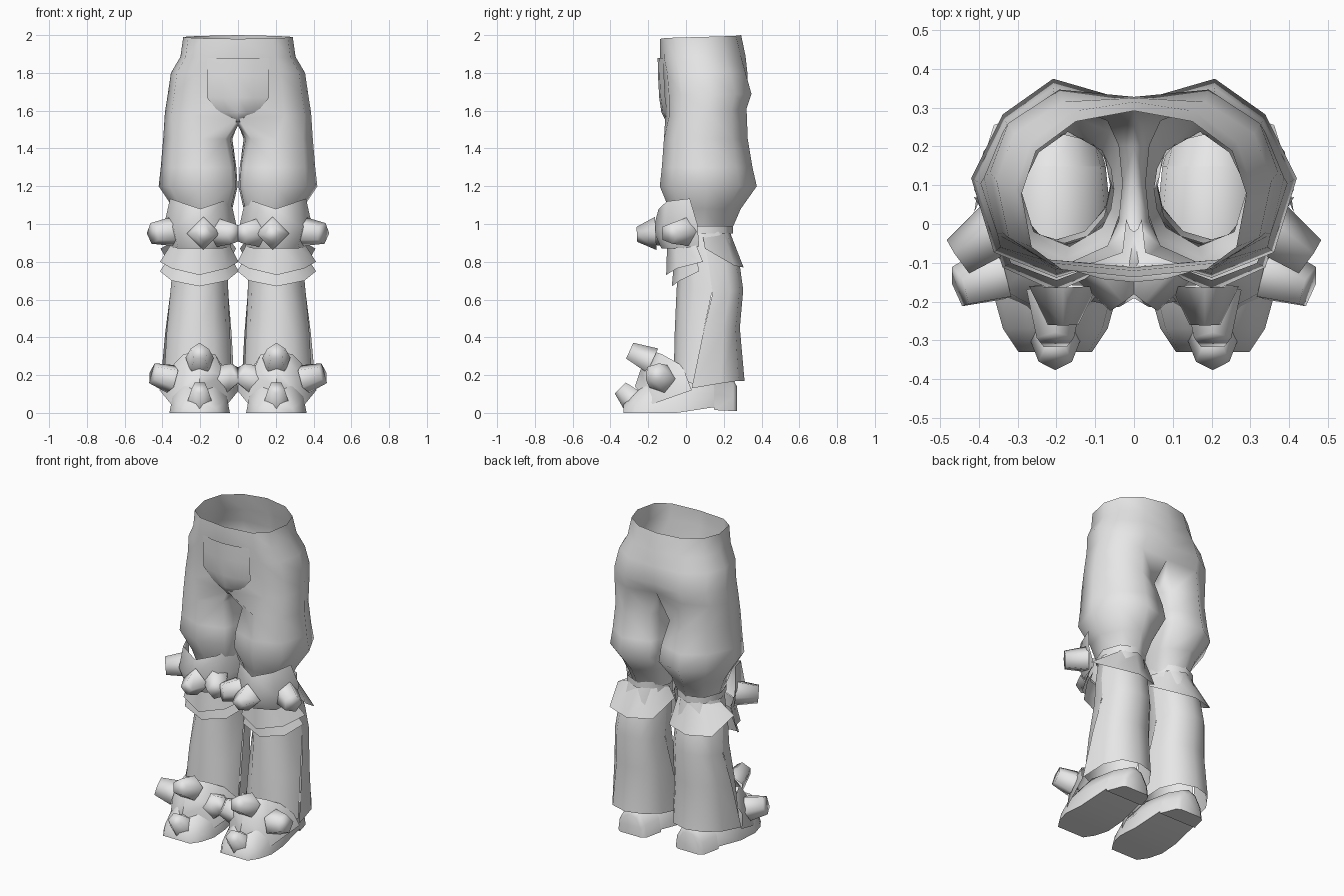
import bpy, bmesh
from math import sin, cos, radians, pi, copysign
from mathutils import Vector

if "Cube" in bpy.data.objects:
    bpy.data.objects.remove(bpy.data.objects["Cube"])

grey = bpy.data.materials.new("light_grey")
grey.diffuse_color = (0.8, 0.8, 0.8, 1)
grey.use_nodes = True
grey.node_tree.nodes["Principled BSDF"].inputs["Base Color"].default_value = grey.diffuse_color


def spow(v, p):
    """Signed power, used to square off ellipses."""
    return copysign(abs(v) ** p, v)


def finish(name, bm, mirror=True, angle=65):
    """Turn a bmesh into a named, shaded and mirrored object."""
    bmesh.ops.remove_doubles(bm, verts=bm.verts, dist=0.0005)
    bmesh.ops.recalc_face_normals(bm, faces=bm.faces)
    me = bpy.data.meshes.new(name)
    bm.to_mesh(me)
    bm.free()
    ob = bpy.data.objects.new(name, me)
    bpy.context.collection.objects.link(ob)
    me.materials.append(grey)
    bpy.ops.object.select_all(action='DESELECT')
    bpy.context.view_layer.objects.active = ob
    ob.select_set(True)
    bpy.ops.object.shade_smooth_by_angle(angle=radians(angle))
    if mirror:
        ob.modifiers.new("mirror", 'MIRROR').use_clip = True
    return ob


def bridge(bm, rings, closed=True):
    """Join equal-length rows of points with quads."""
    rows = [[bm.verts.new(p) for p in r] for r in rings]
    n = len(rows[0])
    for a, b in zip(rows, rows[1:]):
        for i in range(n if closed else n - 1):
            j = (i + 1) % n
            bm.faces.new((a[i], a[j], b[j], b[i]))
    return rows


def tube(name, levels, n=8):
    """Open tube from levels (z, cx, cy, rx, ry)."""
    bm = bmesh.new()
    bridge(bm, [[(cx + rx * sin(2 * pi * i / n), cy - ry * cos(2 * pi * i / n), z)
                 for i in range(n)] for z, cx, cy, rx, ry in levels])
    return finish(name, bm)


def shell(name, levels, spread=90, back=False, steps=4, p=1.0):
    """Curved plate; levels are (cx, cy, rx, ry, z centre, z middle, z edge)."""
    bm = bmesh.new()
    rows = []
    for cx, cy, rx, ry, zc, zm, ze in levels:
        row = []
        for i in range(steps + 1):
            t = 2 * i / steps - 1
            a, u = radians(spread * t), abs(t) * 2
            z = zc + (zm - zc) * u if u < 1 else zm + (ze - zm) * (u - 1)
            y = ry * spow(cos(a), p)
            row.append((cx + rx * spow(sin(a), p), cy + (y if back else -y), z))
        rows.append(row)
    bridge(bm, rows, closed=False)
    return finish(name, bm)


def spike(name, base, tip, r, taper=0.7, n=5, roll=0.0):
    """Blunt tapered stud running from base to tip."""
    base, tip = Vector(base), Vector(tip)
    q = (tip - base).to_track_quat('Z', 'Y')
    bm = bmesh.new()
    rings = [[c + q @ Vector((s * cos(2 * pi * i / n + roll), s * sin(2 * pi * i / n + roll), 0))
              for i in range(n)] for c, s in ((base, r), (tip, r * taper))]
    rows = bridge(bm, rings)
    bm.faces.new(rows[1])
    return finish(name, bm, angle=100)


# Trousers: half-hip arcs that split into a closed leg loop at the crotch
def hip_arc(zf, zb, rx, yf, yb, dip):
    cy, ry, pts = (yf + yb) / 2, (yb - yf) / 2, []
    for i in range(7):
        a = radians(30 * i)
        p = 0.65 if i < 3 else 0.95
        x = rx * sin(a) ** p if 0 < i < 6 else 0
        y = cy - ry * spow(cos(a), p) - (dip if i == 6 else 0)
        pts.append((x, y, zf + (zb - zf) * i / 6))
    return pts


def leg_loop(z, cx, cy, rx, ry, p_in):
    """Leg section: flat towards the other leg, pointed at the back corner."""
    pts = []
    for a in [-48 + 276 * i / 6 for i in range(7)] + [249, 270, 291]:
        s, c = sin(radians(a)), cos(radians(a))
        p = p_in if s < -0.1 else (0.9 if c > 0 else 1.35)
        pts.append((cx + rx * spow(s, p), cy - ry * spow(c, p), z))
    return pts


bm = bmesh.new()
hips = [hip_arc(1.98, 2.0, 0.29, -0.137, 0.292, 0.0),
        hip_arc(1.88, 1.89, 0.305, -0.137, 0.32, 0.005),
        hip_arc(1.80, 1.80, 0.355, -0.12, 0.345, 0.02),
        hip_arc(1.68, 1.69, 0.372, -0.112, 0.378, 0.05),
        hip_arc(1.56, 1.62, 0.387, -0.11, 0.35, 0.05)]
arc_rows = bridge(bm, hips, closed=False)
crotch = [bm.verts.new(p) for p in ((0, 0.2, 1.57), (0, 0.1, 1.53), (0, 0.0, 1.52))]
leg_rows = bridge(bm, [leg_loop(*v) for v in ((1.45, 0.213, 0.105, 0.183, 0.222, 0.8),
                                              (1.30, 0.209, 0.112, 0.20, 0.240, 0.55),
                                              (1.20, 0.211, 0.118, 0.209, 0.257, 0.55),
                                              (1.08, 0.185, 0.10, 0.155, 0.19, 0.8),
                                              (0.96, 0.172, 0.09, 0.12, 0.148, 1.0))])
top = arc_rows[-1] + crotch
for i in range(10):
    j = (i + 1) % 10
    bm.faces.new((top[i], top[j], leg_rows[0][j], leg_rows[0][i]))
finish("trousers", bm, angle=75)

# Front flap
bm = bmesh.new()
bridge(bm, [[(w * t, y + 0.032 * t * t, z) for t in (-1, -0.5, 0, 0.5, 1)]
            for z, w, y in ((1.88, 0.165, -0.150), (1.78, 0.165, -0.148),
                            (1.67, 0.165, -0.142), (1.59, 0.10, -0.13),
                            (1.54, 0.03, -0.105), (1.53, 0.02, -0.02))], closed=False)
finish("front_flap", bm, mirror=False)

# Knee strap and lower leg: shin in front, flared calf behind
tube("knee_strap", [(0.99, 0.18, 0.095, 0.135, 0.155), (0.95, 0.18, 0.095, 0.135, 0.155)])
shell("shin", [(0.18, 0.09, 0.12, 0.14, 0.97, 0.97, 0.97),
               (0.20, 0.12, 0.145, 0.16, 0.78, 0.78, 0.78),
               (0.205, 0.14, 0.152, 0.19, 0.65, 0.65, 0.65),
               (0.21, 0.09, 0.168, 0.15, 0.42, 0.42, 0.42),
               (0.213, 0.05, 0.18, 0.115, 0.18, 0.18, 0.15)], steps=6)
shell("calf", [(0.18, 0.09, 0.12, 0.14, 0.97, 0.97, 0.97),
               (0.20, 0.12, 0.145, 0.165, 0.78, 0.78, 0.78),
               (0.205, 0.14, 0.154, 0.163, 0.65, 0.65, 0.63),
               (0.21, 0.09, 0.176, 0.195, 0.45, 0.45, 0.42),
               (0.215, 0.03, 0.197, 0.28, 0.17, 0.17, 0.13)],
      back=True, steps=6, p=0.85)

# Flared skirt behind the knee
shell("knee_skirt", [(0.18, 0.09, 0.125, 0.145, 0.95, 0.95, 0.93),
                     (0.21, 0.10, 0.20, 0.205, 0.77, 0.78, 0.87)], back=True, p=0.8)

# Knee guard with two hanging plates
shell("knee_pad", [(0.20, 0.02, 0.16, 0.165, 1.08, 1.12, 1.135),
                   (0.20, 0.06, 0.19, 0.235, 0.97, 0.98, 1.0),
                   (0.20, 0.07, 0.16, 0.20, 0.87, 0.87, 0.88)], p=0.9)
shell("upper_knee_plate", [(0.20, 0.05, 0.15, 0.15, 0.89, 0.89, 0.90),
                           (0.205, 0.09, 0.208, 0.195, 0.73, 0.765, 0.80)])
shell("lower_knee_plate", [(0.20, 0.05, 0.15, 0.11, 0.84, 0.84, 0.85),
                           (0.205, 0.07, 0.208, 0.145, 0.67, 0.70, 0.75)])
spike("knee_front_spike", (0.183, -0.16, 0.95), (0.183, -0.26, 0.945), 0.088, 0.45, 4, 0)
spike("knee_outer_spike", (0.34, -0.01, 0.96), (0.45, -0.088, 0.95), 0.08, 0.72)
spike("knee_inner_spike", (0.09, -0.09, 0.955), (0.015, -0.19, 0.95), 0.08, 0.72)

# Boot: arched sections along the foot, with a raised sole before the heel
bm = bmesh.new()
sections = [(0.27, 0.075, 0.01, 0.14), (0.25, 0.10, 0.01, 0.175), (0.15, 0.13, 0.015, 0.20),
            (0.148, 0.13, 0.03, 0.20), (-0.05, 0.15, 0.0, 0.23), (-0.18, 0.16, 0.0, 0.19),
            (-0.27, 0.135, 0.0, 0.11), (-0.33, 0.095, 0.0, 0.05)]
rows = bridge(bm, [[(0.203 + w * u, y, z0 + (h - z0) * v) for u, v in
                    ((-1, 0), (-0.9, 0.45), (-0.5, 0.88), (0, 1),
                     (0.5, 0.88), (0.9, 0.45), (1, 0))] for y, w, z0, h in sections])
bm.faces.new(rows[0])
bm.faces.new(rows[-1])
finish("boot", bm)

# Instep guard and its studs
shell("instep_guard", [(0.205, -0.02, 0.12, 0.15, 0.325, 0.31, 0.25),
                       (0.205, 0.0, 0.19, 0.24, 0.23, 0.20, 0.20),
                       (0.205, 0.03, 0.21, 0.30, 0.14, 0.045, 0.12)])
spike("instep_upper_spike", (0.203, -0.18, 0.27), (0.203, -0.30, 0.325), 0.078, 0.65, 5, pi / 2)
spike("toe_spike", (0.203, -0.28, 0.07), (0.203, -0.345, 0.135), 0.07, 0.65, 5, -pi / 2)
spike("instep_outer_spike", (0.35, -0.13, 0.18), (0.45, -0.165, 0.21), 0.08, 0.72)
spike("instep_inner_spike", (0.07, -0.13, 0.18), (0.01, -0.165, 0.21), 0.08, 0.72)
